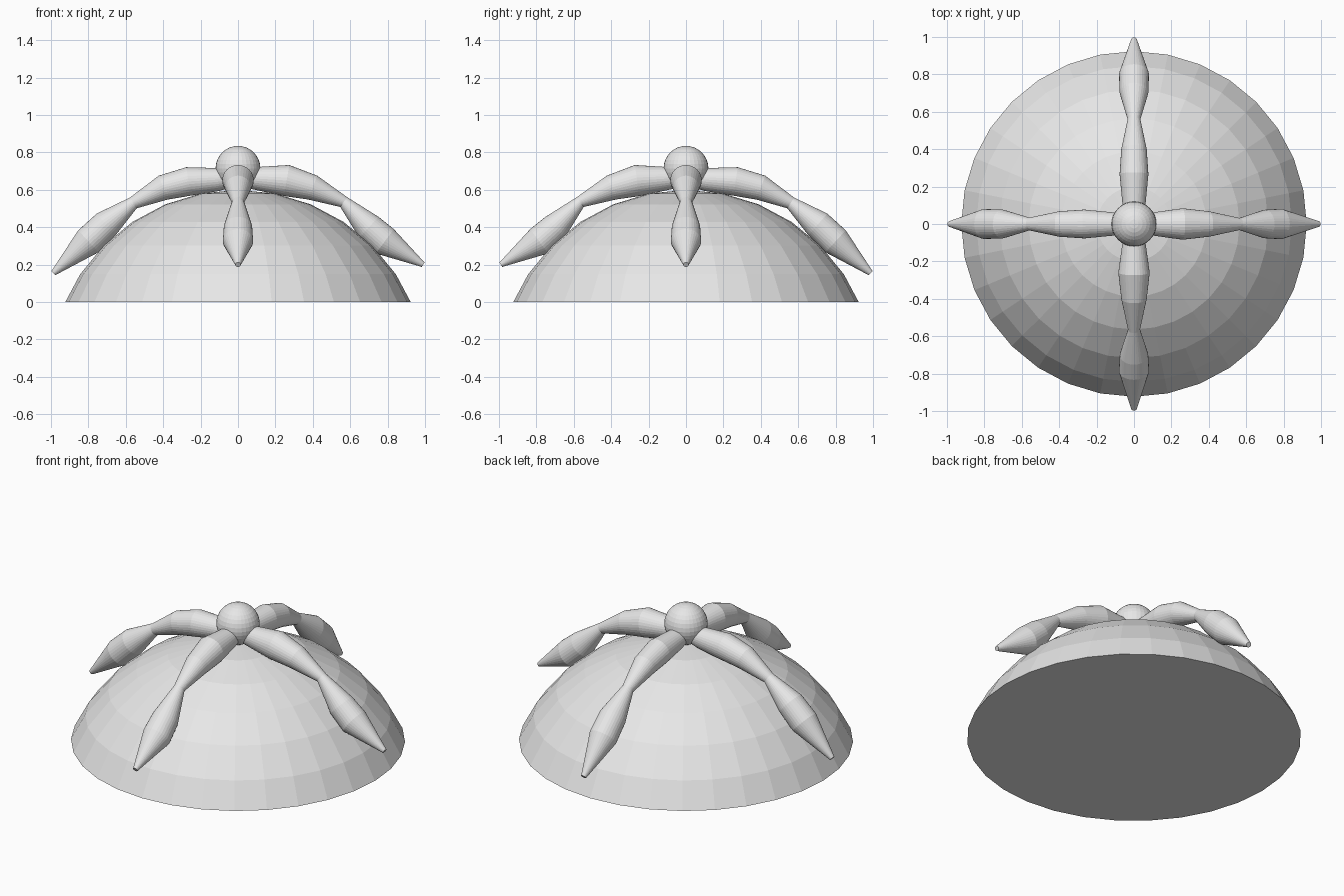
import bpy, bmesh
from math import cos, sin, pi, radians
from mathutils import Vector, Matrix

cube = bpy.data.objects.get("Cube")
if cube:
    bpy.data.objects.remove(cube, do_unlink=True)

# Single grey material
grey = bpy.data.materials.new("plain grey")
grey.use_nodes = True
colour = (0.8, 0.8, 0.8, 1)
grey.diffuse_color = colour
grey.node_tree.nodes["Principled BSDF"].inputs["Base Color"].default_value = colour


def finish(bm, name):
    bmesh.ops.recalc_face_normals(bm, faces=bm.faces)
    mesh = bpy.data.meshes.new(name)
    bm.to_mesh(mesh)
    bm.free()
    mesh.materials.append(grey)
    obj = bpy.data.objects.new(name, mesh)
    bpy.context.collection.objects.link(obj)
    return obj


def sphere(radius, centre_z):
    bm = bmesh.new()
    bmesh.ops.create_uvsphere(bm, u_segments=32, v_segments=16, radius=radius,
                              matrix=Matrix.Translation((0, 0, centre_z)))
    return bm


# Dome: large faceted sphere cut off at the ground and capped
R = 1.015
bm = sphere(R, 0.6 - R)
cut = bmesh.ops.bisect_plane(bm, geom=bm.verts[:] + bm.edges[:] + bm.faces[:],
                             plane_co=(0, 0, 0), plane_no=(0, 0, 1), clear_inner=True)
rim = [e for e in cut["geom_cut"] if isinstance(e, bmesh.types.BMEdge)]
bmesh.ops.contextual_create(bm, geom=rim)
finish(bm, "dome")

# Round body on top
finish(sphere(0.12, 0.715), "body")


def leg(name, rings, degrees, sides=32):
    """Loft round rings (distance, height, radius) along a bent leg."""
    bm = bmesh.new()
    pts = [Vector((d, 0, z)) for d, z, r in rings]
    side = Vector((0, 1, 0))
    loops = []
    for i, p in enumerate(pts):
        ahead = (pts[min(i + 1, len(pts) - 1)] - p).normalized()
        behind = (p - pts[max(i - 1, 0)]).normalized()
        up = (ahead + behind).normalized().cross(side)
        r = rings[i][2]
        loops.append([bm.verts.new(p + r * (side * cos(a) + up * sin(a)))
                      for a in (2 * pi * k / sides for k in range(sides))])
    for a, b in zip(loops, loops[1:]):
        for k in range(sides):
            n = (k + 1) % sides
            bm.faces.new((a[k], a[n], b[n], b[k]))
    bm.faces.new(loops[0])
    bm.faces.new(loops[-1])
    bm.transform(Matrix.Rotation(radians(degrees), 4, 'Z'))
    return finish(bm, name)


# Two leg poses: one with a higher foot, one with a lower foot
high = [(0.03, 0.665, 0.05), (0.11, 0.66, 0.063), (0.26, 0.65, 0.084), (0.4, 0.612, 0.068),
        (0.565, 0.535, 0.032), (0.70, 0.40, 0.076), (0.785, 0.325, 0.081), (0.99, 0.2, 0.014)]
low = [(0.03, 0.665, 0.05), (0.11, 0.655, 0.062), (0.265, 0.645, 0.077), (0.4, 0.612, 0.068),
       (0.56, 0.53, 0.034), (0.705, 0.415, 0.077), (0.80, 0.325, 0.08), (0.987, 0.155, 0.015)]

leg("left_leg", high, 0)
leg("back_leg", low, 90)
leg("right_leg", low, 180)
leg("front_leg", high, 270)
